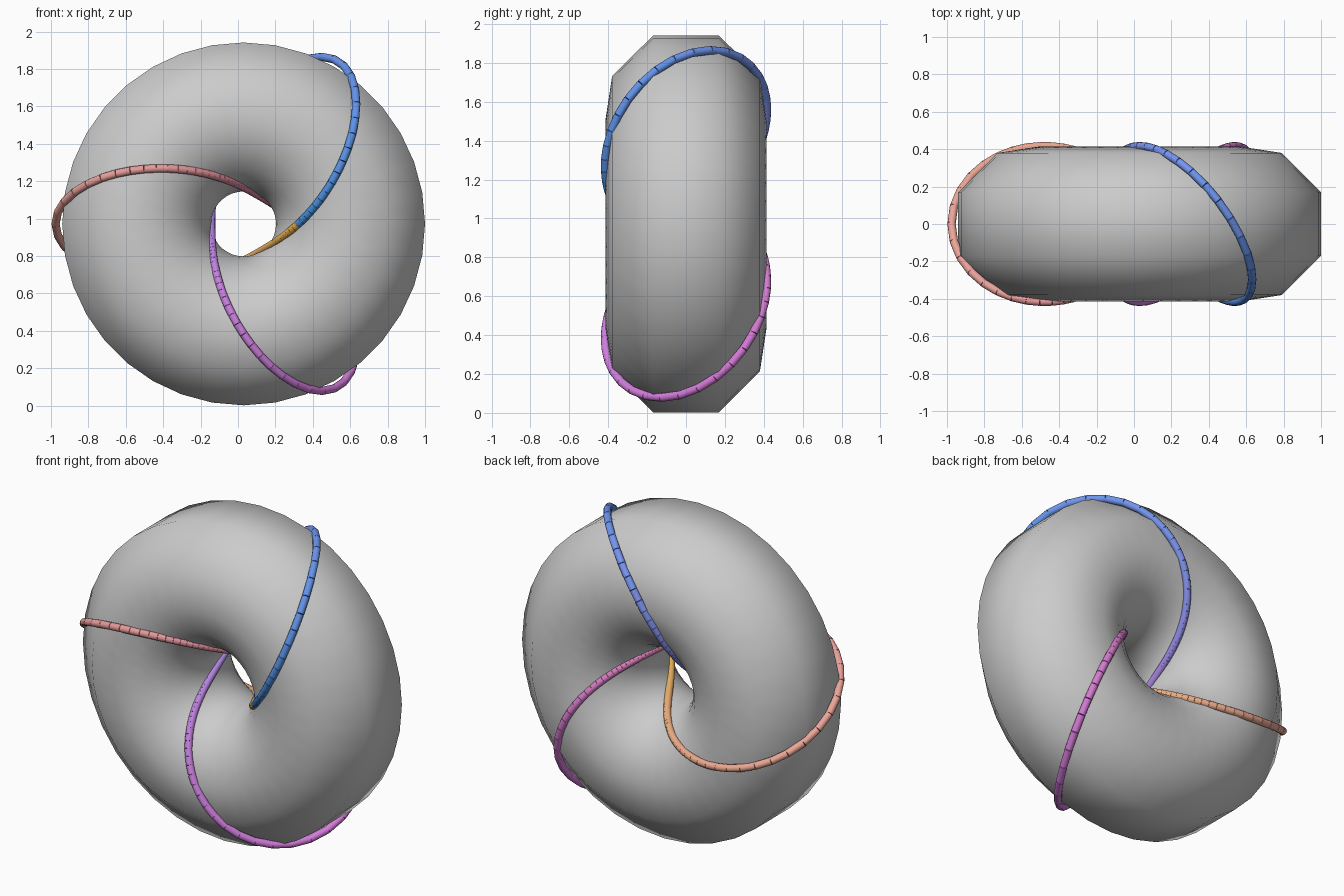
import bpy, bmesh
from math import sqrt, sin, cos, pi
from mathutils import Vector, Matrix

if "Cube" in bpy.data.objects:
    bpy.data.objects.remove(bpy.data.objects["Cube"])

A = 0.4165            # overall scale of the projected torus
CX, CZ = 0.03, 0.972  # centre of the ring
TUBE = 0.022
STEPS = 200           # rods along the knot
BANDS = 50            # colour bands


def on_torus(u, v):
    """Stereographic torus: axis along y, finer spacing near the hole."""
    r = A / (sqrt(2) - cos(v))
    return Vector((CX + r * cos(u), -r * sin(v), CZ + r * sin(u)))


def finish(bm, name):
    bmesh.ops.recalc_face_normals(bm, faces=bm.faces[:])
    mesh = bpy.data.meshes.new(name)
    bm.to_mesh(mesh)
    bm.free()
    obj = bpy.data.objects.new(name, mesh)
    bpy.context.collection.objects.link(obj)
    return obj


def smooth(obj, angle):
    bpy.ops.object.select_all(action='DESELECT')
    obj.select_set(True)
    bpy.context.view_layer.objects.active = obj
    bpy.ops.object.shade_smooth_by_angle(angle=angle)


# Torus body: 36 x 18 quads
NU, NV = 36, 18
bm = bmesh.new()
grid = [[bm.verts.new(on_torus(2 * pi * i / NU, 2 * pi * (j + 0.5) / NV))
         for j in range(NV)] for i in range(NU)]
for i in range(NU):
    for j in range(NV):
        i2, j2 = (i + 1) % NU, (j + 1) % NV
        bm.faces.new((grid[i][j], grid[i2][j], grid[i2][j2], grid[i][j2]))
torus = finish(bm, "torus_body")
smooth(torus, pi)

# Knotted cord: short rods along a curve with 3 turns of the tube, 2 of the ring
bm = bmesh.new()
pts = [on_torus(-4 * pi * k / STEPS, pi / 2 + 6 * pi * k / STEPS)
       for k in range(STEPS + 1)]
for k, (p, q) in enumerate(zip(pts, pts[1:])):
    d = q - p
    m = Matrix.Translation((p + q) / 2) @ d.to_track_quat('Z', 'Y').to_matrix().to_4x4()
    rod = bmesh.ops.create_cone(bm, cap_ends=True, segments=12, radius1=TUBE,
                                radius2=TUBE, depth=d.length, matrix=m)
    for f in {f for v in rod["verts"] for f in v.link_faces}:
        f.material_index = k * BANDS // STEPS
cord = finish(bm, "knot_cord")

# Colour gradient from yellow through pink and violet to blue
STOPS = [(0.0, (.90, .68, .30)), (0.12, (.92, .68, .48)), (0.25, (.92, .64, .60)),
         (0.40, (.82, .48, .60)), (0.58, (.84, .48, .86)), (0.75, (.68, .52, .88)),
         (0.90, (.46, .58, .94)), (1.0, (.28, .56, .88))]


def gradient(t):
    for (t0, c0), (t1, c1) in zip(STOPS, STOPS[1:]):
        if t <= t1:
            return Vector(c0).lerp(Vector(c1), (t - t0) / (t1 - t0))


for b in range(BANDS):
    mat = bpy.data.materials.new(f"cord_colour_{b:02d}")
    mat.diffuse_color = [c ** 2.2 for c in gradient(b / (BANDS - 1))] + [1]
    mat.use_nodes = True
    mat.node_tree.nodes["Principled BSDF"].inputs["Base Color"].default_value = mat.diffuse_color
    cord.data.materials.append(mat)
smooth(cord, 0.7)
